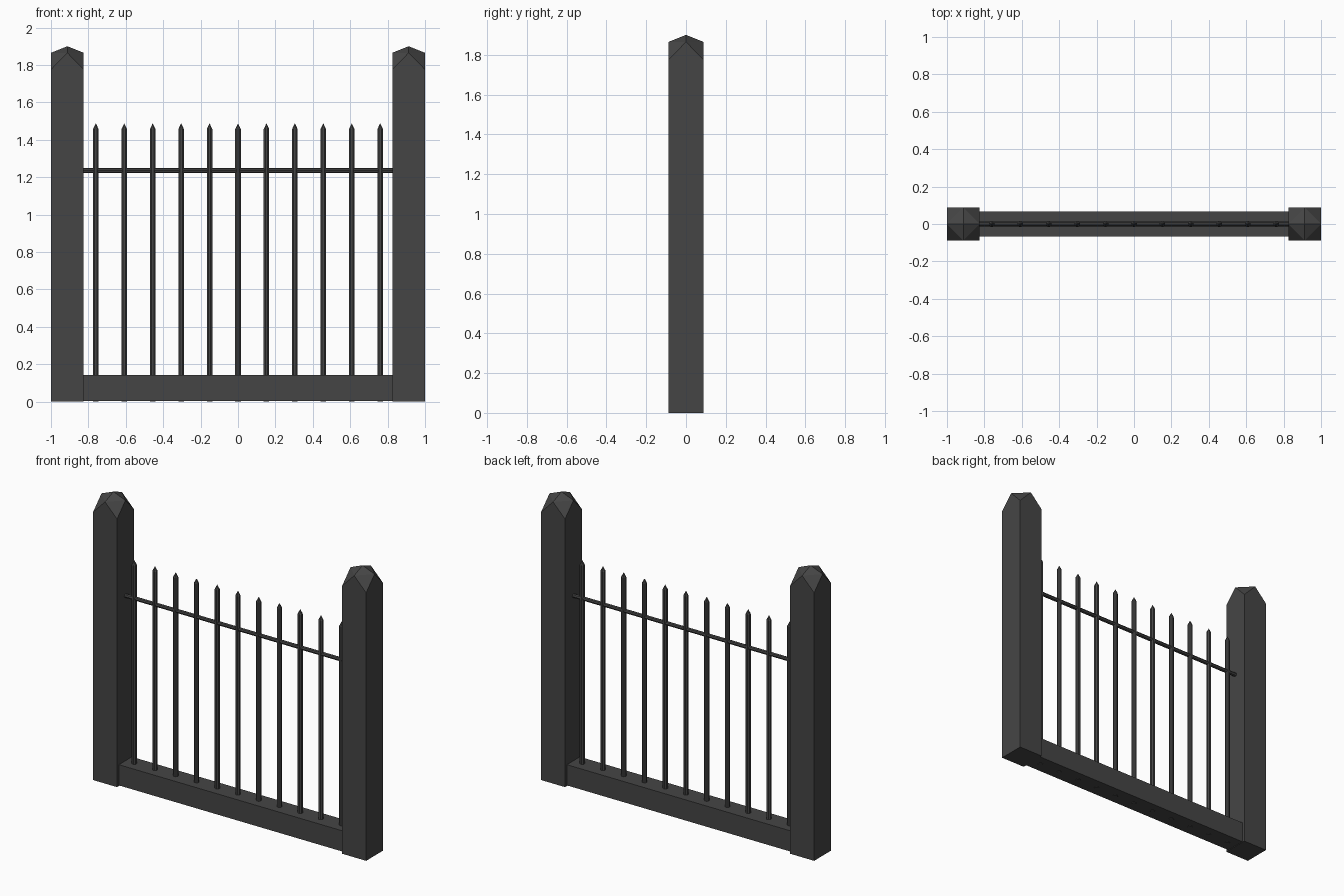
import bpy, bmesh, math
from mathutils import Matrix, Vector

cube = bpy.data.objects.get("Cube")
if cube:
    bpy.data.objects.remove(cube, do_unlink=True)

iron = bpy.data.materials.new("dark_iron")
iron.use_nodes = True
COLOUR = (0.06, 0.06, 0.06, 1)
iron.diffuse_color = COLOUR
iron.node_tree.nodes["Principled BSDF"].inputs["Base Color"].default_value = COLOUR


def finish(name, bm, location=(0, 0, 0)):
    bmesh.ops.recalc_face_normals(bm, faces=bm.faces)
    mesh = bpy.data.meshes.new(name)
    bm.to_mesh(mesh)
    bm.free()
    mesh.materials.append(iron)
    obj = bpy.data.objects.new(name, mesh)
    obj.location = location
    bpy.context.collection.objects.link(obj)
    return obj


def box(name, size, center):
    bm = bmesh.new()
    bmesh.ops.create_cube(bm, size=1)
    bmesh.ops.scale(bm, vec=size, verts=bm.verts)
    return finish(name, bm, center)


# Square post: gabled on all four sides, with a low faceted peak
def post(name, x, half=0.0875, shoulder=1.775, gable=1.865, peak=1.9):
    bm = bmesh.new()
    ring = [(-1, -1), (1, -1), (1, 1), (-1, 1)]
    low = [bm.verts.new((a * half, b * half, 0)) for a, b in ring]
    high = [bm.verts.new((a * half, b * half, shoulder)) for a, b in ring]
    mids = []
    for i in range(4):
        m = (high[i].co + high[(i + 1) % 4].co) / 2
        mids.append(bm.verts.new((m.x, m.y, gable)))
    tip = bm.verts.new((0, 0, peak))
    bm.faces.new(low)
    for i in range(4):
        j = (i + 1) % 4
        bm.faces.new((low[i], low[j], high[j], mids[i], high[i]))
        bm.faces.new((mids[i], high[j], mids[j]))
        bm.faces.new((mids[i], mids[j], tip))
    return finish(name, bm, (x, 0, 0))


# Upright bar with a pointed end
def picket(name, x, radius=0.016, shoulder=1.457, tip=1.488, sides=8):
    bm = bmesh.new()
    turn = Matrix.Rotation(math.pi / sides, 4, 'Z')
    bmesh.ops.create_cone(bm, cap_ends=True, segments=sides, radius1=radius,
                          radius2=radius, depth=shoulder,
                          matrix=Matrix.Translation((0, 0, shoulder / 2)) @ turn)
    top = max(bm.faces, key=lambda f: f.calc_center_median().z)
    bmesh.ops.poke(bm, faces=[top])
    point = max(bm.verts, key=lambda v: (v.co.z, -v.co.xy.length))
    centre = min((v for v in bm.verts if v.co.z > shoulder / 2),
                 key=lambda v: v.co.xy.length)
    centre.co = Vector((0, 0, tip))
    return finish(name, bm, (x, 0, 0))


for side, x in (("left", 0.9125), ("right", -0.9125)):
    post(side + "_post", x)

# Base beam sits just above the picket feet
box("base_beam", (1.66, 0.136, 0.137), (0, 0, 0.0725))

# Thin cross rail
bm = bmesh.new()
bmesh.ops.create_cone(bm, cap_ends=True, segments=8, radius1=0.013, radius2=0.013,
                      depth=1.66, matrix=Matrix.Rotation(math.pi / 2, 4, 'Y'))
finish("cross_rail", bm, (0, 0, 1.235))

COUNT = 11
for i in range(COUNT):
    picket(f"picket_{i + 1}", (i - (COUNT - 1) / 2) * 0.152)
